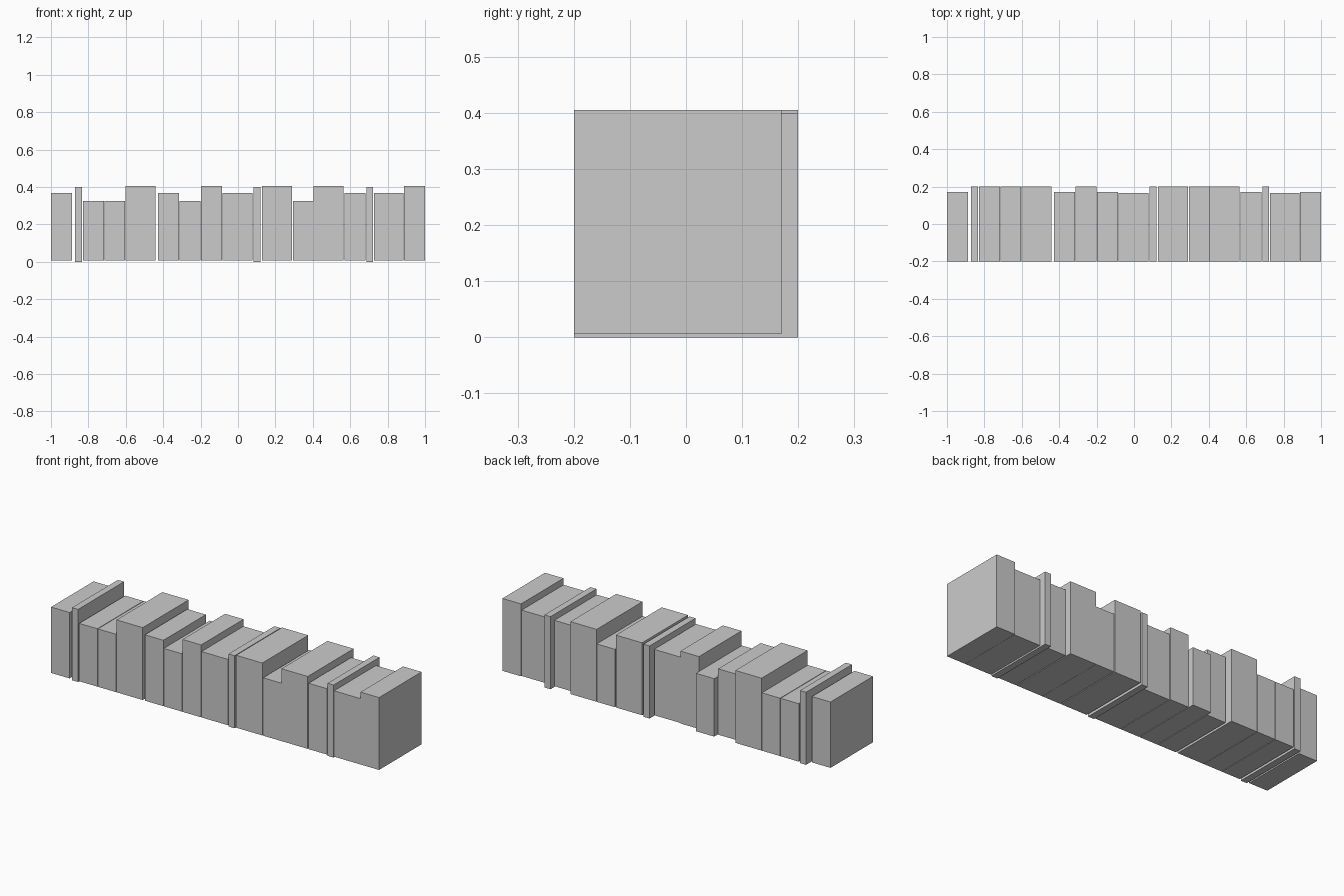
import bpy

if "Cube" in bpy.data.objects:
    bpy.data.objects.remove(bpy.data.objects["Cube"])

# Book kinds: width, bottom z, top z, back y
KINDS = {
    "thin_book": (0.037, 0.0, 0.40, 0.20),
    "medium_book": (0.113, 0.006, 0.369, 0.17),
    "short_book": (0.111, 0.006, 0.325, 0.20),
    "thick_book": (0.16, 0.006, 0.405, 0.20),
    "tall_book": (0.113, 0.006, 0.405, 0.17),
    "wide_book": (0.16, 0.006, 0.369, 0.165),
}
FRONT_Y = -0.20  # all spines are flush


def book(kind, x):
    """Box-shaped book whose left side is at x."""
    w, z0, z1, back = KINDS[kind]
    bpy.ops.mesh.primitive_cube_add(
        size=1, location=(x + w / 2, (FRONT_Y + back) / 2, (z0 + z1) / 2))
    ob = bpy.context.object
    ob.name = kind
    ob.scale = (w, back - FRONT_Y, z1 - z0)
    bpy.ops.object.transform_apply(location=False, rotation=False, scale=True)


# Row of books from left to right
ROW = [
    ("medium_book", -1.0), ("thin_book", -0.872), ("short_book", -0.828),
    ("short_book", -0.714), ("thick_book", -0.601), ("medium_book", -0.428),
    ("short_book", -0.312), ("tall_book", -0.198), ("wide_book", -0.082),
    ("thin_book", 0.082), ("thick_book", 0.128), ("short_book", 0.293),
    ("thick_book", 0.405), ("medium_book", 0.57), ("thin_book", 0.686),
    ("wide_book", 0.726), ("tall_book", 0.887),
]
for kind, x in ROW:
    book(kind, x)
